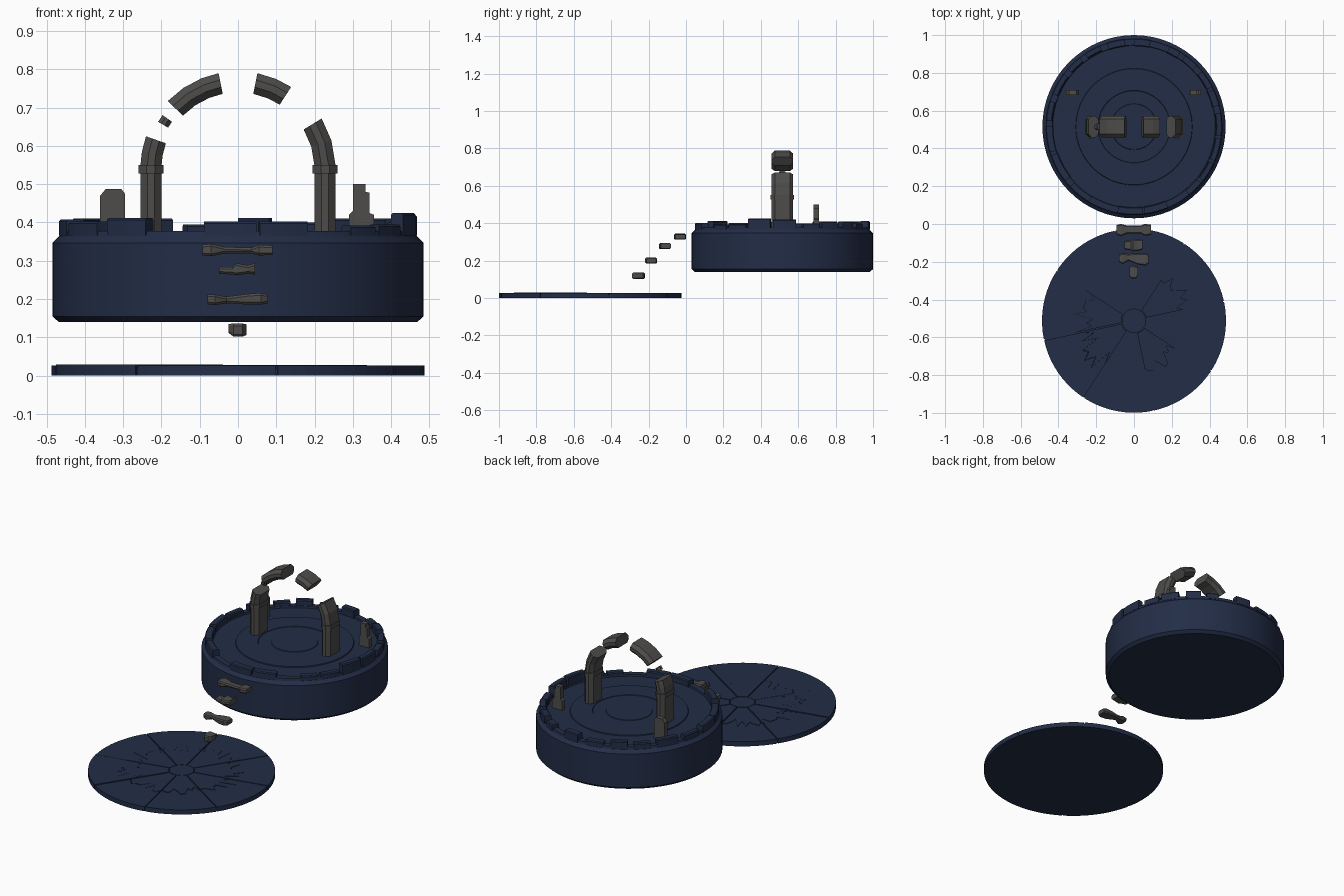
import bpy, bmesh, random
from math import sin, cos, radians, pi

random.seed(4)
cube = bpy.data.objects.get("Cube")
if cube:
    bpy.data.objects.remove(cube, do_unlink=True)


def material(name, rgb):
    m = bpy.data.materials.new(name)
    m.use_nodes = True
    m.diffuse_color = (*rgb, 1)
    m.node_tree.nodes["Principled BSDF"].inputs["Base Color"].default_value = (*rgb, 1)
    return m


NAVY = material("navy_stone", (0.016, 0.026, 0.062))
GREY = material("grey_stone", (0.075, 0.073, 0.07))
DRUM_Y, DISC_Y = 0.515, -0.512


def loft(name, rings, mat, smooth=False):
    """Skin a list of equal-length point rings and cap both ends."""
    bm = bmesh.new()
    rows = [[bm.verts.new(p) for p in ring] for ring in rings]
    n = len(rows[0])
    for a, b in zip(rows, rows[1:]):
        for i in range(n):
            j = (i + 1) % n
            bm.faces.new((a[i], a[j], b[j], b[i]))
    bm.faces.new(rows[0])
    bm.faces.new(rows[-1])
    bmesh.ops.recalc_face_normals(bm, faces=bm.faces)
    mesh = bpy.data.meshes.new(name)
    bm.to_mesh(mesh)
    bm.free()
    mesh.materials.append(mat)
    obj = bpy.data.objects.new(name, mesh)
    bpy.context.collection.objects.link(obj)
    if smooth:
        bpy.ops.object.select_all(action="DESELECT")
        obj.select_set(True)
        bpy.context.view_layer.objects.active = obj
        bpy.ops.object.shade_smooth_by_angle(angle=radians(25))
    return obj


def polar(r, a, cy, z):
    return (r * cos(a), cy + r * sin(a), z)


def lathe(name, profile, cy, mat, n=64):
    rings = [[polar(r, 2 * pi * i / n, cy, z) for i in range(n)] for r, z in profile]
    return loft(name, rings, mat, True)


def prism(name, pts, z0, z1, mat):
    return loft(name, [[(x, y, z) for x, y, _ in pts] for z in (z0, z1)], mat)


# Floating drum with a raised rim and shallow floor steps
lathe("drum", [(0.468, 0.14), (0.485, 0.155), (0.485, 0.347), (0.467, 0.364),
               (0.464, 0.378), (0.432, 0.378), (0.43, 0.368), (0.309, 0.368),
               (0.307, 0.373), (0.192, 0.373), (0.19, 0.37), (0.122, 0.37),
               (0.12, 0.373)], DRUM_Y, NAVY)

# Broken rim blocks: start angle, end angle, top height
BLOCKS = [(-180, -163, .408), (-161, -142, .402), (-137, -121, .412),
          (-101, -84, .402), (-83, -67, .402), (-51, -40, .392), (-38, -25, .395),
          (-23, -8, .425), (-6, 9, .42), (14, 25, .4), (27, 39, .41), (44, 54, .41),
          (58, 66, .4), (79, 90, .412), (96, 108, .395), (113, 124, .41),
          (128, 139, .4), (143, 158, .41), (163, 176, .4)]
for k, (a0, a1, top) in enumerate(BLOCKS):
    steps = [radians(a0 + (a1 - a0) * i / 4) for i in range(5)]
    inner = random.uniform(0.425, 0.436)

    def outline(grow, z):
        return ([polar(0.468 + grow, a, DRUM_Y, z) for a in steps]
                + [polar(inner - grow, a, DRUM_Y, z) for a in reversed(steps)])
    loft(f"rim_block_{k + 1}", [outline(0, 0.366), outline(0, top - 0.005),
                                outline(-0.005, top)], NAVY)

# Lower disc: base plate, hub and eight wedges split by jagged cracks
lathe("disc_base", [(0.483, 0), (0.483, 0.02)], DISC_Y, NAVY)
lathe("disc_hub", [(0.064, 0.015), (0.064, 0.028)], DISC_Y, NAVY)
GAP, N = 0.003, 10
for k in range(8):
    start = radians(12 + 45 * k)
    crack = [random.uniform(0.21, 0.3) if i % 2 else random.uniform(0.25, 0.34)
             for i in range(N + 1)]

    def arc(radii):
        pts = []
        for i, r in enumerate(radii):
            off = GAP / r
            a = start + off + (pi / 4 - 2 * off) * i / N
            pts.append(polar(r, a, DISC_Y, 0))
        return pts
    edge = [0.487] * (N + 1)
    prism(f"disc_wedge_inner_{k + 1}", arc([0.067] * (N + 1))
          + arc([r - 0.0015 for r in crack])[::-1], 0.015,
          random.uniform(0.027, 0.029), NAVY)
    prism(f"disc_wedge_outer_{k + 1}", arc([r + 0.0015 for r in crack])
          + arc(edge)[::-1], 0, random.uniform(0.026, 0.03), NAVY)

# Broken arch: chamfered section swept around its centre
ARCH_Z = 0.54


def section(deg, drop=0, grow=0, r0=0.2, r1=0.255, half=0.058):
    a, r0, r1, h = radians(deg), r0 - grow, r1 + grow, half + grow
    c = (r1 - r0) * 0.33
    pts = [(r0, -h + c), (r0 + c, -h), (r1 - c, -h), (r1, -h + c),
           (r1, h - c), (r1 - c, h), (r0 + c, h), (r0, h - c)]
    return [(r * cos(a), DRUM_Y + y, ARCH_Z + r * sin(a) - drop) for r, y in pts]


def arch_piece(name, degs, **kw):
    loft(name, [section(d, **kw) for d in degs], GREY)


for side, base, degs in (("left", 0, (2, 17, 31)), ("right", 180, (178, 170, 160.5))):
    loft(f"arch_pillar_{side}", [section(base, drop=0.172), section(base)]
         + [section(d) for d in degs], GREY)
    loft(f"arch_collar_{side}", [section(base, drop=0.012, grow=0.005),
                                 section(base, drop=-0.01, grow=0.005)], GREY)
arch_piece("arch_stone_left", (57, 67, 78.5))
arch_piece("arch_stone_right", (101.5, 112, 124, 136))
arch_piece("arch_chip", (144.5, 149.5), r0=0.212, r1=0.242, half=0.018)


# Two broken stubs at the back, cut from flat profiles
def stub(name, profile):
    loft(name, [[(x, y, z) for x, z in profile] for y in (0.682, 0.71)], GREY)


stub("stub_left", [(.29, .368), (.355, .368), (.355, .42), (.343, .425), (.343, .478),
                   (.333, .48), (.333, .5), (.3, .5), (.3, .43), (.29, .42)])
stub("stub_right", [(-.36, .368), (-.295, .368), (-.295, .475), (-.305, .488),
                    (-.345, .488), (-.36, .47)])


# Floating steps: stations of x, low z, high z, front y, back y
def step(name, stations):
    rings = []
    for x, lo, hi, f, b in stations:
        c = 0.006
        rings.append([(x, f, lo + c), (x, f + c, lo), (x, b - c, lo), (x, b, lo + c),
                      (x, b, hi - c), (x, b - c, hi), (x, f + c, hi), (x, f, hi - c)])
    loft(name, rings, GREY)


step("step_top", [(-.093, .314, .342, -.055, -.005), (-.07, .312, .344, -.065, 0),
                  (-.035, .319, .336, -.05, -.008), (.035, .319, .334, -.05, -.008),
                  (.055, .314, .342, -.062, 0), (.09, .315, .34, -.058, -.003)])
step("step_upper", [(-.05, .266, .284, -.135, -.09), (-.015, .264, .284, -.14, -.085),
                    (-.005, .262, .294, -.145, -.08), (.025, .266, .288, -.142, -.082),
                    (.045, .264, .294, -.135, -.08)])
step("step_middle", [(-.08, .186, .212, -.2, -.16), (-.06, .184, .212, -.212, -.155),
                     (-.03, .189, .206, -.195, -.158), (.02, .186, .213, -.215, -.155),
                     (.06, .186, .216, -.22, -.155), (.077, .188, .213, -.21, -.16)])
step("step_bottom", [(-.025, .112, .135, -.275, -.225), (-.012, .102, .136, -.288, -.22),
                     (.012, .102, .136, -.288, -.222), (.022, .106, .134, -.27, -.23)])
